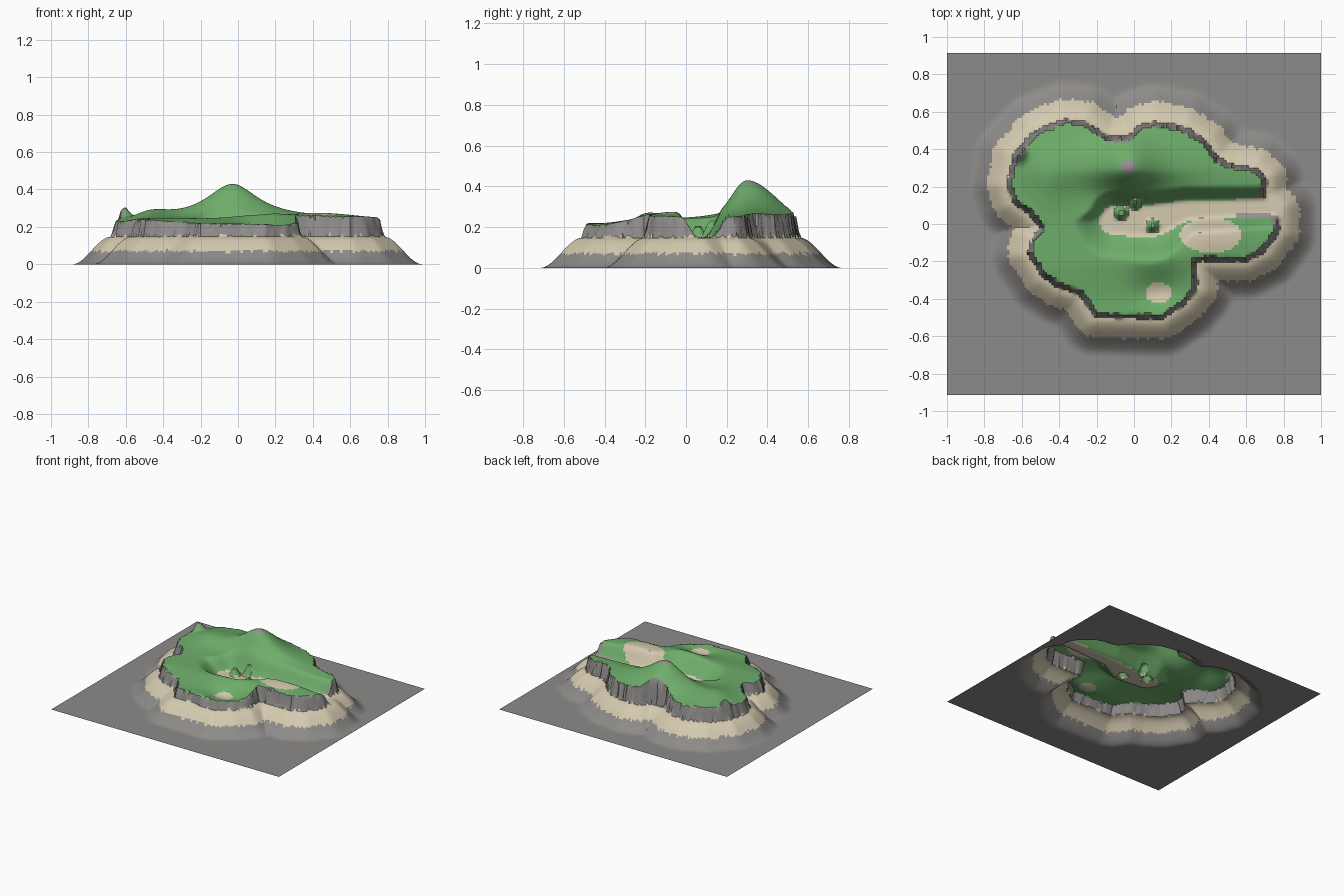
import bpy, math, random

if "Cube" in bpy.data.objects:
    bpy.data.objects.remove(bpy.data.objects["Cube"])
random.seed(4)

NX, NY = 150, 137
HX, HY = 1.0, 0.915

# Cliff outline of the island plateau
OUTLINE = [(-.38, .56), (-.26, .55), (-.14, .47), (-.03, .47), (.03, .53), (.11, .55),
           (.27, .52), (.39, .44), (.45, .35), (.53, .32), (.65, .30), (.71, .25),
           (.71, .15), (.78, .08), (.78, -.04), (.70, -.15), (.60, -.20), (.33, -.20),
           (.34, -.35), (.27, -.43), (.15, -.51), (-.21, -.50), (-.29, -.38),
           (-.40, -.34), (-.49, -.28), (-.57, -.16), (-.55, -.08), (-.50, -.02),
           (-.56, .05), (-.65, .12), (-.68, .21), (-.65, .37), (-.53, .50)]
# Lagoon and channel centre line: x, y, half width of the floor
CHANNEL = [(-.10, .03, .06), (.08, .02, .07), (.28, .075, .04), (.95, .10, .025)]
# Islets in the lagoon: x, y, radius
ISLETS = [(-.07, .06, .045), (.01, .11, .035), (.10, -.01, .042)]


def smooth(t):
    t = max(0.0, min(1.0, t))
    return t * t * (3 - 2 * t)


def bump(x, y, cx, cy, sx, sy):
    return math.exp(-((x - cx) / sx) ** 2 / 2 - ((y - cy) / sy) ** 2 / 2)


def segment(x, y, a, b):
    """Distance to a segment, and the position along it."""
    dx, dy = b[0] - a[0], b[1] - a[1]
    t = max(0, min(1, ((x - a[0]) * dx + (y - a[1]) * dy) / (dx * dx + dy * dy)))
    return math.hypot(x - a[0] - t * dx, y - a[1] - t * dy), t


def outline_distance(x, y):
    """Signed distance to the cliff outline, positive inside."""
    best, inside = 9.0, False
    for i, b in enumerate(OUTLINE):
        a = OUTLINE[i - 1]
        best = min(best, segment(x, y, a, b)[0])
        if (a[1] > y) != (b[1] > y) and x < a[0] + (y - a[1]) * (b[0] - a[0]) / (b[1] - a[1]):
            inside = not inside
    return best if inside else -best


def channel_distance(x, y):
    best = 9.0
    for a, b in zip(CHANNEL, CHANNEL[1:]):
        d, t = segment(x, y, a, b)
        best = min(best, d - a[2] - t * (b[2] - a[2]))
    return best


def plateau(x, y):
    """Height of the grassy top."""
    h = 0.245 - 0.025 * smooth((-.18 - y) / .25) - 0.02 * smooth((-.45 - x) / .2)
    h += 0.185 / (1 + ((x + .03) / .17) ** 2) * bump(0, y, 0, .30, 1, .13 if y > .3 else .075)
    h += 0.03 * bump(x, y, .43, -.07, .18, .09)
    h += 0.025 * bump(x, y, -.46, .25, .08, .12)
    h += 0.065 * bump(x, y, -.61, .38, .025, .03)
    h += 0.025 * bump(x, y, .12, -.18, .12, .05)
    h -= 0.035 * bump(x, y, .13, -.36, .09, .06)
    # carve the lagoon, with a gentler bank to the south-west
    d = channel_distance(x, y)
    gentle = smooth((.35 - x) / .2) * smooth((.08 - y) / .08)
    h = .150 + (h - .150) * smooth(d / (.09 + .08 * gentle))
    for cx, cy, r in ISLETS:
        h += 0.055 * smooth(1.4 * (1 - math.hypot(x - cx, y - cy) / r))
    return h


def terrain(x, y):
    d = outline_distance(x, y)
    if d > 0:
        return .148 + (plateau(x, y) - .148) * smooth((d + random.uniform(-.005, .005)) / .022)
    return .148 * smooth(1 + d / .205)


# Heights on a regular grid
verts = []
for j in range(NY + 1):
    for i in range(NX + 1):
        x, y = -HX + 2 * HX * i / NX, -HY + 2 * HY * j / NY
        verts.append((x, y, terrain(x, y)))
W = NX + 1
faces = [(j * W + i, j * W + i + 1, (j + 1) * W + i + 1, (j + 1) * W + i)
         for j in range(NY) for i in range(NX)]
mesh = bpy.data.meshes.new("island_terrain")
mesh.from_pydata(verts, [], faces)
mesh.update()
island = bpy.data.objects.new("island_terrain", mesh)
bpy.context.collection.objects.link(island)

# Flat colours
for name, col in (("seabed", (.27, .26, .25)), ("sand", (.66, .59, .43)),
                  ("grass", (.155, .42, .145)), ("cliff_rock", (.27, .26, .255)),
                  ("bare_stone", (.33, .27, .29))):
    m = bpy.data.materials.new(name)
    m.diffuse_color = (*col, 1)
    m.use_nodes = True
    m.node_tree.nodes["Principled BSDF"].inputs["Base Color"].default_value = m.diffuse_color
    mesh.materials.append(m)
SEABED, SAND, GRASS, ROCK, STONE = range(5)


def ellipse(x, y, cx, cy, rx, ry):
    return ((x - cx) / rx) ** 2 + ((y - cy) / ry) ** 2 < 1


# Colour by height, slope and patch
for p in mesh.polygons:
    x, y, z = p.center
    d = outline_distance(x, y)
    if d < .002:
        mat = SAND if z > .07 + random.uniform(-.007, .007) else SEABED
        if d > -.02 and p.normal.z < .6:
            mat = ROCK
    elif d < .045 and p.normal.z < .75:
        mat = ROCK
    elif ellipse(x, y, .41, -.06, .165, .095) or ellipse(x, y, .13, -.37, .07, .055):
        mat = SAND
    elif z > .418 or (.55 < x < .74 and abs(y - .045) < .009):
        mat = STONE
    else:
        mat = SAND if z < .158 else GRASS
    p.material_index = mat

# Smooth ground with crisp cliff edges
bpy.context.view_layer.objects.active = island
island.select_set(True)
bpy.ops.object.shade_smooth_by_angle(angle=math.radians(35))
